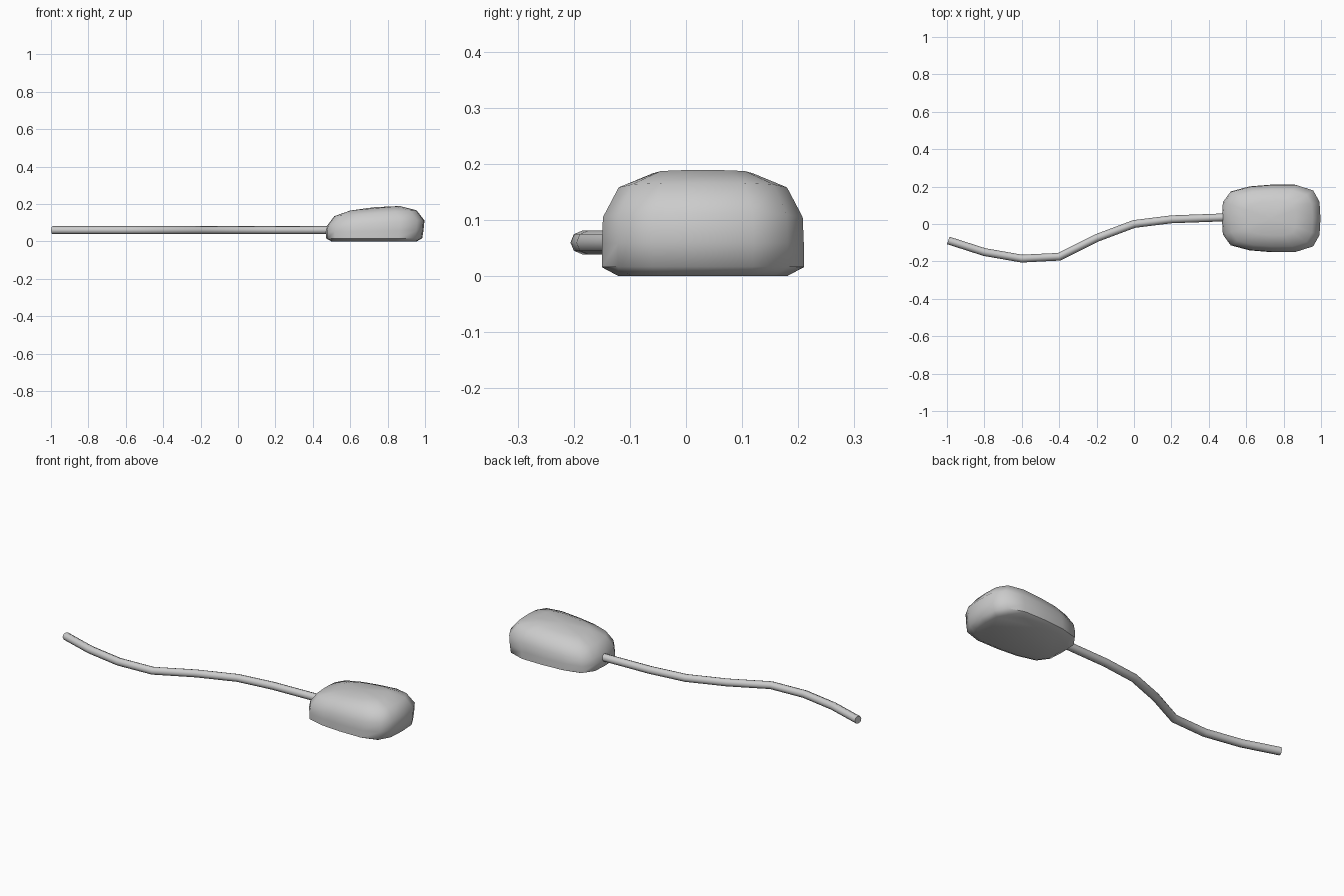
import bpy, bmesh, math
from mathutils import Vector

if "Cube" in bpy.data.objects:
    bpy.data.objects.remove(bpy.data.objects["Cube"])

grey = bpy.data.materials.new("light_grey")
grey.diffuse_color = (0.6, 0.6, 0.6, 1)
grey.use_nodes = True
grey.node_tree.nodes["Principled BSDF"].inputs["Base Color"].default_value = grey.diffuse_color


def finish(name, bm, angle):
    bmesh.ops.recalc_face_normals(bm, faces=bm.faces)
    me = bpy.data.meshes.new(name)
    bm.to_mesh(me)
    bm.free()
    me.materials.append(grey)
    ob = bpy.data.objects.new(name, me)
    bpy.context.collection.objects.link(ob)
    bpy.ops.object.select_all(action='DESELECT')
    ob.select_set(True)
    bpy.context.view_layer.objects.active = ob
    bpy.ops.object.shade_smooth_by_angle(angle=math.radians(angle))


def bridge(bm, a, b):
    n = len(a)
    for i in range(n):
        bm.faces.new((a[i], a[(i + 1) % n], b[(i + 1) % n], b[i]))


# mouse body: rounded-rectangle rings stacked upward, higher towards +x
half = [(1, 0), (0.98, 0.5), (0.85, 0.84), (0.5, 1), (0, 1),
        (-0.43, 0.95), (-0.82, 0.8), (-0.98, 0.48), (-1, 0)]
outline = half + [(u, -v) for u, v in half[-2:0:-1]]
# x min, x max, half width, z at x min, z at x max
rings = [(0.50, 0.955, 0.15, 0.0, 0.0),
         (0.472, 0.985, 0.18, 0.015, 0.017),
         (0.47, 0.992, 0.18, 0.05, 0.06),
         (0.477, 0.997, 0.178, 0.085, 0.112),
         (0.515, 0.955, 0.15, 0.135, 0.166),
         (0.60, 0.865, 0.09, 0.165, 0.189)]
bm = bmesh.new()
prev = None
for x0, x1, w, z0, z1 in rings:
    ring = [bm.verts.new(((x0 + x1) / 2 + u * (x1 - x0) / 2, 0.03 + v * w,
                          z0 + (z1 - z0) * (u + 1) / 2)) for u, v in outline]
    if prev:
        bridge(bm, prev, ring)
    else:
        bm.faces.new(ring)
    prev = ring
top = bm.verts.new((0.73, 0.03, 0.183))
for i in range(len(prev)):
    bm.faces.new((prev[i], prev[(i + 1) % len(prev)], top))
finish("mouse_body", bm, 60)

# cable: eight-sided tube swept along a wavy flat path
path = [Vector((x, y, 0.06)) for x, y in
        [(-0.993, -0.088), (-0.8, -0.15), (-0.6, -0.185), (-0.4, -0.175),
         (-0.2, -0.075), (0, 0), (0.2, 0.025), (0.5, 0.036)]]
bm = bmesh.new()
loops = []
for i, p in enumerate(path):
    t = (path[min(i + 1, len(path) - 1)] - path[max(i - 1, 0)]).normalized()
    side = Vector((-t.y, t.x, 0))
    loops.append([bm.verts.new(p + 0.021 * (math.cos(a) * side + Vector((0, 0, math.sin(a)))))
                  for a in [k * math.tau / 8 for k in range(8)]])
for a, b in zip(loops, loops[1:]):
    bridge(bm, a, b)
bm.faces.new(loops[0])
bm.faces.new(loops[-1])
finish("cable", bm, 60)
